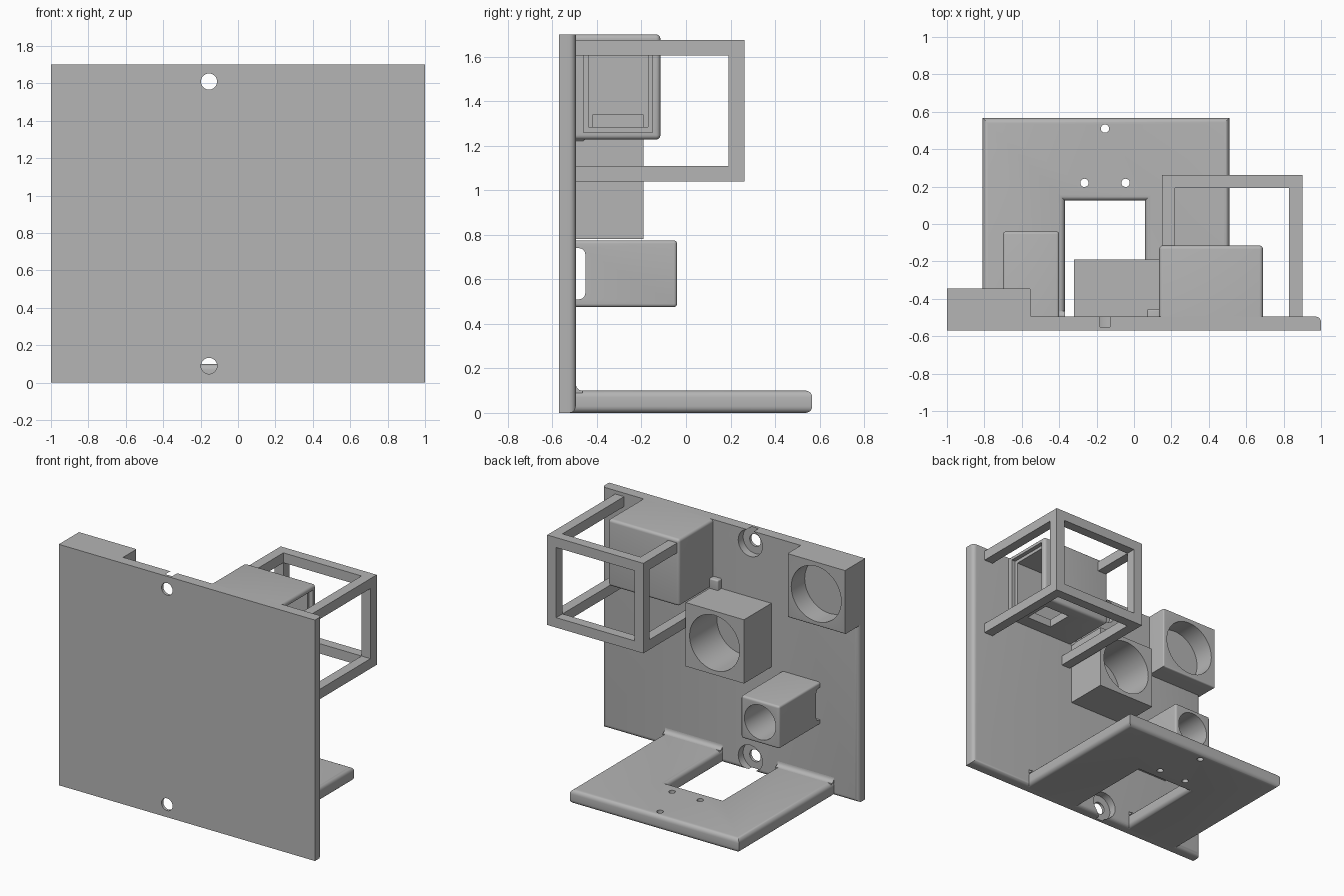
import bpy
import bmesh
import math
from mathutils import Matrix, Vector

if "Cube" in bpy.data.objects:
    bpy.data.objects.remove(bpy.data.objects["Cube"], do_unlink=True)

grey = bpy.data.materials.new("plain grey")
grey.use_nodes = True
grey.diffuse_color = (0.46, 0.46, 0.46, 1)
grey.node_tree.nodes["Principled BSDF"].inputs["Base Color"].default_value = (0.46, 0.46, 0.46, 1)

FACE = -0.495   # rear surface of the wall plate
SINK = -0.53    # mounted parts are rooted inside the plate


def finish(name, bm):
    bmesh.ops.recalc_face_normals(bm, faces=bm.faces)
    mesh = bpy.data.meshes.new(name)
    bm.to_mesh(mesh)
    bm.free()
    obj = bpy.data.objects.new(name, mesh)
    bpy.context.collection.objects.link(obj)
    mesh.materials.append(grey)
    return obj


def round_edges(bm, radius, rule):
    edges = [e for e in bm.edges if rule((e.verts[0].co + e.verts[1].co) / 2,
                                         e.verts[1].co - e.verts[0].co)]
    bmesh.ops.bevel(bm, geom=edges, offset=radius, segments=5,
                    profile=0.5, affect='EDGES')


def box(name, x, y, z, radius=0, rule=lambda mid, d: True):
    bm = bmesh.new()
    bmesh.ops.create_cube(bm, size=1)
    for v in bm.verts:
        v.co = Vector([r[0] if c < 0 else r[1] for c, r in zip(v.co, (x, y, z))])
    if radius:
        round_edges(bm, radius, rule)
    return finish(name, bm)


def prism(name, points, direction):
    bm = bmesh.new()
    face = bm.faces.new([bm.verts.new(p) for p in points])
    out = bmesh.ops.extrude_face_region(bm, geom=[face])
    moved = [g for g in out["geom"] if isinstance(g, bmesh.types.BMVert)]
    bmesh.ops.translate(bm, verts=moved, vec=direction)
    return bm


def rod(a, b, radius, axis):
    # Cylinder cutter along y (through x, z) or along z (through x, y)
    bm = bmesh.new()
    bmesh.ops.create_cone(bm, cap_ends=True, segments=48, radius1=radius,
                          radius2=radius, depth=1)
    low, high, depth = axis[1], axis[2], axis[2] - axis[1]
    bmesh.ops.scale(bm, vec=(1, 1, depth), verts=bm.verts)
    mid = (low + high) / 2
    if axis[0] == "y":
        bmesh.ops.rotate(bm, verts=bm.verts, matrix=Matrix.Rotation(math.pi / 2, 3, 'X'))
        bmesh.ops.translate(bm, verts=bm.verts, vec=(a, mid, b))
    else:
        bmesh.ops.translate(bm, verts=bm.verts, vec=(a, b, mid))
    return finish("cutter", bm)


def cut(obj, *cutters):
    bpy.context.view_layer.objects.active = obj
    for c in cutters:
        mod = obj.modifiers.new("cut", 'BOOLEAN')
        mod.operation = 'DIFFERENCE'
        mod.solver = 'EXACT'
        mod.object = c
        bpy.ops.object.modifier_apply(modifier=mod.name)
        bpy.data.objects.remove(c, do_unlink=True)


def rear_edge(mid, d):
    return mid.y > SINK + 0.001


# Wall plate, rounded on its rear side and bottom edges, with counterbored screw holes
plate = box("wall_plate", (-1, 1), (-0.57, FACE), (0, 1.7), 0.03,
            lambda m, d: m.y > -0.5 and m.z < 1.6)
for z in (0.09, 1.61):
    cut(plate, rod(-0.155, z, 0.043, ("y", -0.7, -0.4)),
        rod(-0.155, z, 0.094, ("y", -0.55, -0.4)))

# Shelf: U-shaped outline with rounded edges and three small holes
outline = [(-0.81, SINK), (-0.37, SINK), (-0.37, 0.125), (0.06, 0.125),
           (0.06, SINK), (0.51, SINK), (0.51, 0.567), (-0.81, 0.567)]
bm = prism("shelf", [(x, y, 0) for x, y in outline], (0, 0, 0.1))
round_edges(bm, 0.03, lambda m, d: abs(d.z) < 0.01 and rear_edge(m, d))
shelf = finish("shelf", bm)
for x, y in ((-0.155, 0.51), (-0.265, 0.22), (-0.045, 0.22)):
    cut(shelf, rod(x, y, 0.022, ("z", -0.1, 0.2)))

# Concave fillets where the shelf meets the plate
R = 0.03
arc = [(FACE + R - R * math.cos(t), 0.1 + R - R * math.sin(t))
       for t in [i * math.pi / 12 for i in range(7)]]
section = [(FACE + R, 0.09), (FACE - 0.01, 0.09), (FACE - 0.01, 0.1 + R)] + arc
for side, x0, x1 in (("right", -0.81, -0.37), ("left", 0.06, 0.51)):
    finish("shelf_fillet_" + side,
           prism("fillet", [(x0, y, z) for y, z in section], (x1 - x0, 0, 0)))

# Corner holder and middle holder with round sockets
corner = box("corner_holder", (-1, -0.55), (-0.57, -0.345), (1.25, 1.7), 0.01,
             lambda m, d: m.y > -0.4 and m.z < 1.6 and m.x > -0.9)
cut(corner, rod(-0.775, 1.475, 0.195, ("y", FACE, -0.2)))
cut(plate, box("cutter", (-1.1, -0.56), (-0.56, -0.4), (1.26, 1.8)))
middle = box("middle_holder", (-0.32, 0.135), (SINK, -0.19), (0.78, 1.23))
cut(middle, rod(-0.09, 1.005, 0.195, ("y", FACE, 0)))

# Small holder with a round socket and a strap slot along the plate
small = box("small_holder", (-0.7, -0.4), (SINK, -0.04), (0.475, 0.775), 0.015, rear_edge)
cut(small, rod(-0.55, 0.625, 0.122, ("y", -0.42, 0.1)),
    box("cutter", (-0.8, -0.3), (-0.6, -0.452), (0.51, 0.74), 0.03,
        lambda m, d: abs(d.x) > 0.1 and m.y > -0.5))

# Housing with a stepped side opening and a hole in its floor
housing = box("housing", (0.135, 0.69), (SINK, -0.115), (1.228, 1.7), 0.02, rear_edge)
cut(housing,
    box("cutter", (0.66, 0.8), (-0.46, -0.15), (1.26, 1.668)),
    box("cutter", (0.24, 0.8), (-0.437, -0.17), (1.285, 1.645)),
    box("cutter", (0.4, 0.6), (-0.4, -0.21), (1.1, 1.4)))
box("housing_inner_step", (0.22, 0.3), (-0.42, -0.19), (1.28, 1.34))
box("cable_tab", (0.07, 0.14), (SINK, -0.455), (1.22, 1.3), 0.01, rear_edge)

# Open guard frame of square bars
B = 0.07
XS, ZS = ((0.15, 0.15 + B), (0.9 - B, 0.9)), ((1.04, 1.04 + B), (1.605, 1.605 + B))
REAR = (0.262 - B, 0.262)
for side, x in zip(("right", "left"), XS):
    box("frame_post_" + side, x, REAR, (ZS[0][1], ZS[1][0]))
    for level, z in zip(("lower", "upper"), ZS):
        box("frame_arm_" + level + "_" + side, x, (SINK, REAR[0]), z)
for level, z in zip(("lower", "upper"), ZS):
    box("frame_crossbar_" + level, (XS[0][0], XS[1][1]), REAR, z)

# Smooth curved faces and keep edges sharp
for obj in bpy.context.scene.objects:
    obj.select_set(obj.type == 'MESH')
bpy.context.view_layer.objects.active = plate
bpy.ops.object.shade_smooth_by_angle(angle=math.radians(30))
